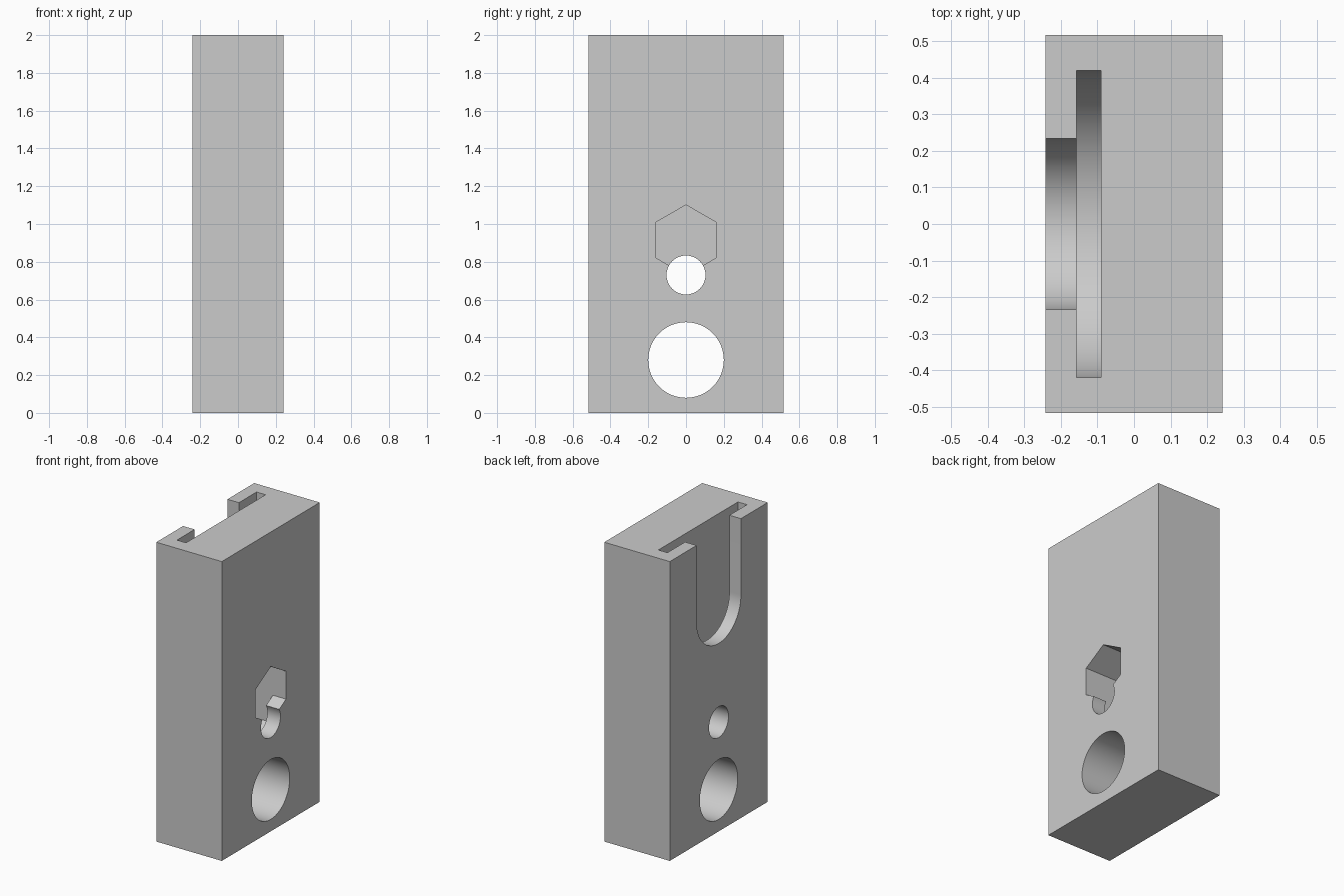
import bpy, bmesh, math

cube = bpy.data.objects.get("Cube")
if cube:
    bpy.data.objects.remove(cube, do_unlink=True)

HALF_X, HALF_Y, HEIGHT = 0.242, 0.517, 2.0

grey = bpy.data.materials.new("light_grey")
grey.use_nodes = True
grey.diffuse_color = (0.6, 0.6, 0.6, 1)
grey.node_tree.nodes["Principled BSDF"].inputs["Base Color"].default_value = (0.6, 0.6, 0.6, 1)


def prism(name, outline, x0, x1):
    """Extrude a (y, z) outline along x."""
    bm = bmesh.new()
    face = bm.faces.new([bm.verts.new((x0, y, z)) for y, z in outline])
    ext = bmesh.ops.extrude_face_region(bm, geom=[face])
    moved = [v for v in ext["geom"] if isinstance(v, bmesh.types.BMVert)]
    bmesh.ops.translate(bm, verts=moved, vec=(x1 - x0, 0, 0))
    bmesh.ops.recalc_face_normals(bm, faces=bm.faces)
    mesh = bpy.data.meshes.new(name)
    bm.to_mesh(mesh)
    bm.free()
    mesh.materials.append(grey)
    obj = bpy.data.objects.new(name, mesh)
    bpy.context.collection.objects.link(obj)
    return obj


def arc(z, r, start, sweep, steps):
    angles = [math.radians(start + sweep * i / steps) for i in range(steps + 1)]
    return [(r * math.cos(a), z + r * math.sin(a)) for a in angles]


def circle(z, r, steps=96):
    return arc(z, r, 0, 360, steps)[:-1]


def u_slot(r, z=1.49):
    return arc(z, r, 180, 180, 64) + [(r, HEIGHT + 0.1), (-r, HEIGHT + 0.1)]


def hex_slot(z_top, z_bottom, r=0.186):
    """Pointed hexagon, stretched downwards when the centres differ."""
    return arc(z_top, r, 30, 120, 2) + arc(z_bottom, r, 210, 120, 2)


# Solid block
block = prism("block", [(-HALF_Y, 0), (HALF_Y, 0), (HALF_Y, HEIGHT), (-HALF_Y, HEIGHT)],
              -HALF_X, HALF_X)

cutters = [
    # Through holes
    prism("large_hole_cutter", circle(0.28, 0.2), -0.5, 0.5),
    prism("small_hole_cutter", circle(0.73, 0.103), -0.5, 0.5),
    # T-shaped slot open at the top
    prism("wide_slot_cutter", u_slot(0.42), -0.157, -0.09),
    prism("narrow_slot_cutter", u_slot(0.234), -0.5, -0.12),
    # Hexagonal entry with a hidden channel leading down to the small hole
    prism("hex_channel_cutter", hex_slot(0.915, 0.73), -0.05, 0.145),
    prism("hex_entry_cutter", hex_slot(0.915, 0.915), 0.1, 0.5),
]

# Cut the block and remove the cutters
bpy.context.view_layer.objects.active = block
block.select_set(True)
for cutter in cutters:
    cutter.hide_render = True
    mod = block.modifiers.new(cutter.name, "BOOLEAN")
    mod.operation = "DIFFERENCE"
    mod.solver = "EXACT"
    mod.object = cutter
    bpy.ops.object.modifier_apply(modifier=mod.name)
    bpy.data.objects.remove(cutter, do_unlink=True)

bpy.ops.object.shade_smooth_by_angle(angle=math.radians(25))
